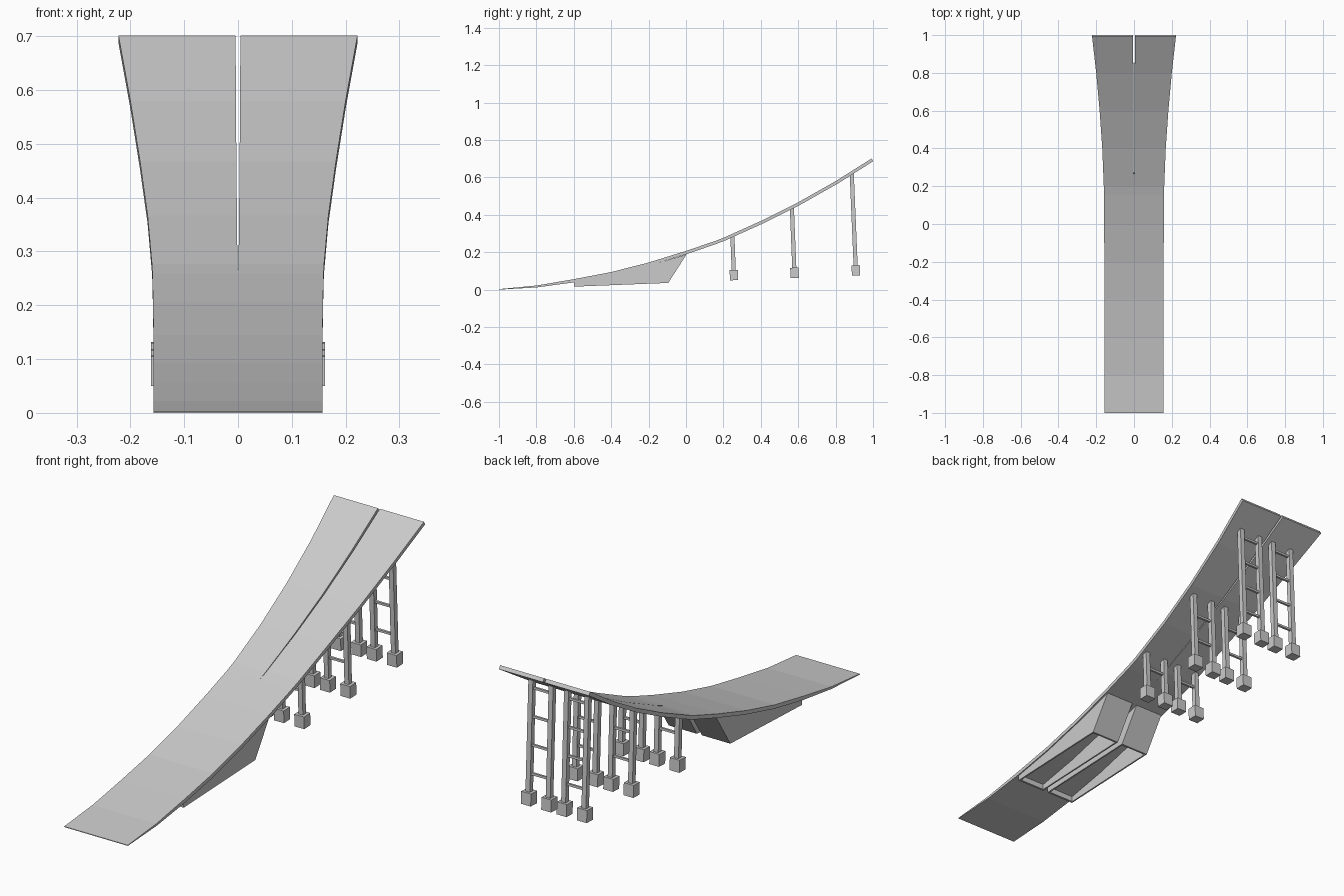
import bpy, bmesh, math
from mathutils import Matrix, Vector

if "Cube" in bpy.data.objects:
    bpy.data.objects.remove(bpy.data.objects["Cube"])

# Deck stations: y, top z, half width, half slit
STATIONS = [
    (-1.0, 0.003, 0.157, 0), (-0.8, 0.022, 0.157, 0), (-0.6, 0.056, 0.157, 0),
    (-0.4, 0.094, 0.157, 0), (-0.2, 0.145, 0.157, 0), (0.0, 0.207, 0.158, 0),
    (0.15, 0.258, 0.159, 0), (0.2, 0.277, 0.160, 0.001), (0.4, 0.367, 0.168, 0.002),
    (0.6, 0.467, 0.182, 0.003), (0.8, 0.580, 0.200, 0.0038), (0.992, 0.701, 0.222, 0.0045),
]
THICK = 0.017


def finish(bm, name):
    bmesh.ops.remove_doubles(bm, verts=bm.verts, dist=1e-5)
    bmesh.ops.recalc_face_normals(bm, faces=bm.faces)
    me = bpy.data.meshes.new(name)
    bm.to_mesh(me)
    bm.free()
    ob = bpy.data.objects.new(name, me)
    bpy.context.collection.objects.link(ob)
    return ob


def underside(i):
    y, z = STATIONS[i][:2]
    a, b = STATIONS[max(i - 1, 0)], STATIONS[min(i + 1, len(STATIONS) - 1)]
    t = Vector((b[0] - a[0], b[1] - a[1])).normalized()
    n = Vector((t.y, -t.x)) * THICK
    if i == 0:
        n = Vector((0, -0.003))
    elif i == 1:
        n *= 0.6
    return y + n.x, max(z + n.y, 0)


# Curved deck, split by a tapering slit in its upper half
bm = bmesh.new()
for s in (-1, 1):
    rings = []
    for i, (y, z, w, g) in enumerate(STATIONS):
        by, bz = underside(i)
        rings.append([bm.verts.new((s * x, yy, zz)) for x, yy, zz in
                      ((g, y, z), (w, y, z), (w, by, bz), (g, by, bz))])
    for i in range(len(rings) - 1):
        a, b = rings[i], rings[i + 1]
        for k in range(4):
            if k == 3 and STATIONS[i + 1][3] == 0:
                continue
            bm.faces.new((a[k], a[(k + 1) % 4], b[(k + 1) % 4], b[k]))
    bm.faces.new(rings[0])
    bm.faces.new(rings[-1])
finish(bm, "curved_deck")


def prism(bm, profile, x0, x1):
    v0 = [bm.verts.new((x0, y, z)) for y, z in profile]
    v1 = [bm.verts.new((x1, y, z)) for y, z in profile]
    bm.faces.new(v0)
    bm.faces.new(v1)
    n = len(profile)
    for i in range(n):
        j = (i + 1) % n
        bm.faces.new((v0[i], v0[j], v1[j], v1[i]))


# Two open-bottomed base skirts under the lower half
IN, OUT, W = 0.012, 0.152, 0.007
side = [(-0.6, 0.016), (-0.095, 0.036), (0.003, 0.188), (-0.2, 0.128), (-0.4, 0.077), (-0.6, 0.040)]
back = [(-0.095, 0.036), (0.003, 0.188), (-0.009, 0.186), (-0.104, 0.036)]
front = [(-0.6, 0.016), (-0.6, 0.040), (-0.591, 0.042), (-0.591, 0.0165)]
for s, label in ((-1, "left"), (1, "right")):
    bm = bmesh.new()
    prism(bm, side, s * (OUT - W), s * OUT)
    prism(bm, side, s * IN, s * (IN + W))
    ob = finish(bm, label + "_skirt_sides")
    bm = bmesh.new()
    prism(bm, back, s * (IN + W), s * (OUT - W))
    prism(bm, front, s * (IN + W), s * (OUT - W))
    finish(bm, label + "_skirt_ends")


def box(bm, size, loc, tilt):
    m = Matrix.Translation(loc) @ Matrix.Rotation(tilt, 4, 'X') @ Matrix.Diagonal((*size, 1))
    bmesh.ops.create_cube(bm, size=1, matrix=m)


# Three rows of leaning ladder-like supports: foot y, foot z, top y, top z, rung count
ROWS = [(0.256, 0.078, 0.248, 0.288, 1), (0.580, 0.090, 0.566, 0.440, 2), (0.908, 0.103, 0.886, 0.624, 4)]
X_IN, X_OUT = 0.038, 0.138
for r, (fy, fz, ty, tz, rungs) in enumerate(ROWS, 1):
    tilt = math.atan2(fy - ty, tz - fz)
    for s, label in ((-1, "left"), (1, "right")):
        posts, feet, bars = bmesh.new(), bmesh.new(), bmesh.new()
        for x in (X_IN, X_OUT):
            box(posts, (0.022, 0.022, math.hypot(fy - ty, tz - fz)),
                (s * x, (fy + ty) / 2, (fz + tz) / 2), tilt)
            box(feet, (0.048, 0.044, 0.055), (s * x, fy, fz), tilt)
        for k in range(rungs):
            z = 0.21 + 0.125 * k
            y = fy + (ty - fy) * (z - fz) / (tz - fz)
            box(bars, (X_OUT - X_IN, 0.010, 0.010), (s * (X_IN + X_OUT) / 2, y, z), tilt)
        finish(posts, f"{label}_posts_{r}")
        finish(feet, f"{label}_feet_{r}")
        finish(bars, f"{label}_rungs_{r}")
